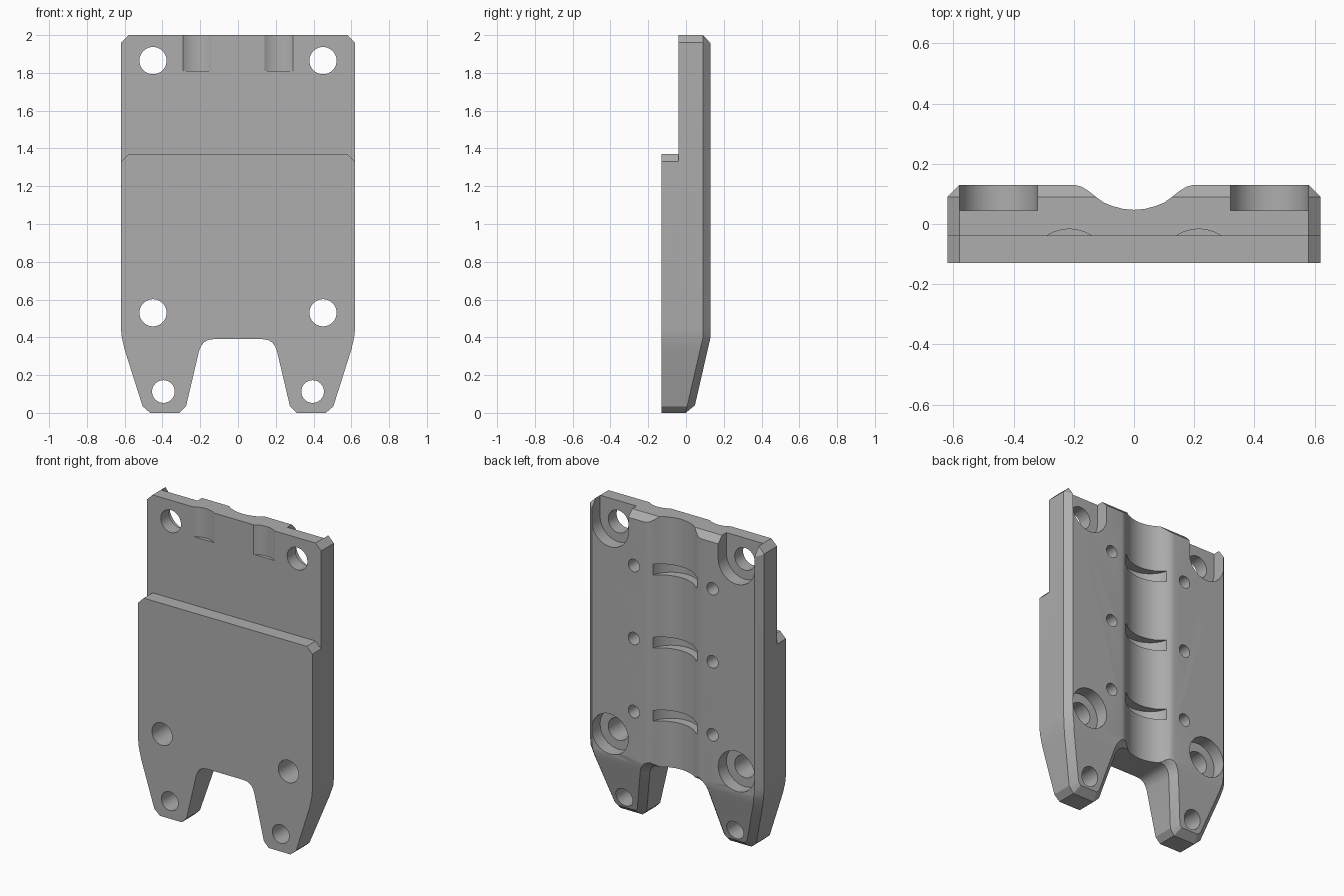
import bpy, bmesh, math
from mathutils import Vector

if "Cube" in bpy.data.objects:
    bpy.data.objects.remove(bpy.data.objects["Cube"])

grey = bpy.data.materials.new("plain grey")
grey.diffuse_color = (0.42, 0.42, 0.42, 1)
grey.use_nodes = True
grey.node_tree.nodes["Principled BSDF"].inputs["Base Color"].default_value = grey.diffuse_color


def make_object(name, bm):
    bmesh.ops.recalc_face_normals(bm, faces=bm.faces)
    me = bpy.data.meshes.new(name)
    bm.to_mesh(me)
    bm.free()
    ob = bpy.data.objects.new(name, me)
    bpy.context.collection.objects.link(ob)
    me.materials.append(grey)
    return ob


def loft(bm, rings):
    """Closed solid through matching rings of points."""
    rows = [[bm.verts.new(p) for p in ring] for ring in rings]
    n = len(rows[0])
    for a, b in zip(rows, rows[1:]):
        for i in range(n):
            j = (i + 1) % n
            bm.faces.new((a[i], a[j], b[j], b[i]))
    bm.faces.new(rows[0])
    bm.faces.new(rows[-1])


def inset(points, d):
    """Offset a clockwise outline inward by d."""
    out = []
    n = len(points)
    for i in range(n):
        a, p, b = (Vector(points[k % n]) for k in (i - 1, i, i + 1))
        u, v = (p - a).normalized(), (b - p).normalized()
        n1, n2 = Vector((u.y, -u.x)), Vector((v.y, -v.x))
        m = (n1 + n2) / (1 + n1.dot(n2))
        out.append(tuple(p + m * d))
    return out


def at_y(points, y):
    return [(x, y, z) for x, z in points]


# Plate outline, right half from the top edge clockwise to the notch
half = [(0.58, 2), (0.62, 1.96), (0.62, 0.45), (0.615, 0.40), (0.6, 0.335),
        (0.505, 0.035), (0.465, 0), (0.31, 0), (0.275, 0.035), (0.207, 0.325),
        (0.198, 0.35), (0.182, 0.372), (0.16, 0.386), (0.13, 0.39)]
outline = half + [(-x, z) for x, z in reversed(half)]

# Plate with bevelled back rim
bm = bmesh.new()
loft(bm, [at_y(outline, -0.13), at_y(outline, 0.09), at_y(inset(outline, 0.04), 0.13)])
# Sloped backs of the legs
bmesh.ops.bisect_plane(bm, geom=bm.verts[:] + bm.edges[:] + bm.faces[:],
                       dist=1e-5, plane_co=(0, 0, 0.4), plane_no=(0, 0, 1))
for v in bm.verts:
    if v.co.y > 0 and v.co.z < 0.4:
        v.co.y -= (0.4 - v.co.z) * 0.23
bmesh.ops.triangulate(bm, faces=[f for f in bm.faces if len(f.verts) > 4])
plate = make_object("mounting_plate", bm)


def cut(name, rings):
    bm = bmesh.new()
    loft(bm, rings)
    ob = make_object(name, bm)
    ob.hide_render = True
    mod = plate.modifiers.new(name, 'BOOLEAN')
    mod.operation = 'DIFFERENCE'
    mod.solver = 'EXACT'
    mod.object = ob
    bpy.context.view_layer.objects.active = plate
    bpy.ops.object.modifier_apply(modifier=name)
    bpy.data.objects.remove(ob)


def circle(cx, cz, r, n=40):
    return [(cx + r * math.cos(2 * math.pi * i / n), cz + r * math.sin(2 * math.pi * i / n))
            for i in range(n)]


def bore(name, x, z, r, y0, y1):
    cut(name, [at_y(circle(x, z, r), y0), at_y(circle(x, z, r), y1)])


def upright(name, points, z0, z1):
    cut(name, [[(x, y, z) for x, y in points] for z in (z0, z1)])


# Thin upper front, with clipped corners on the step
step = [(-0.7, 1.25), (-0.58, 1.37), (0.58, 1.37), (0.7, 1.25), (0.7, 2.1), (-0.7, 2.1)]
cut("front_step", [at_y(step, -0.3), at_y(step, -0.04)])

# Curved channel down the back
side = [(0.0, 0.047), (0.035, 0.05), (0.07, 0.059), (0.1, 0.071), (0.125, 0.089),
        (0.15, 0.109), (0.172, 0.123), (0.19, 0.1285), (0.21, 0.131), (0.21, 0.3)]
channel = [(-x, y) for x, y in reversed(side[1:])] + side
upright("back_channel", channel, -0.1, 2.1)

# Curved strap slots across the channel
for z in (0.72, 1.19, 1.66):
    upright("strap_slot", circle(0, 0.15, 0.16, 64), z - 0.035, z + 0.035)

for s in (-1, 1):
    # Shallow front reliefs at the top
    upright("front_relief", circle(s * 0.215, -0.151, 0.134, 64), 1.81, 2.1)
    # Upper bolt seats, open to the top edge
    arc = [(s * 0.45 + 0.13 * math.cos(math.pi * (1 + i / 24)),
            1.865 + 0.13 * math.sin(math.pi * (1 + i / 24))) for i in range(25)]
    seat = arc + [(s * 0.45 + 0.13, 2.1), (s * 0.45 - 0.13, 2.1)]
    cut("upper_seat", [at_y(seat, 0.045), at_y(seat, 0.3)])
    # Lower bolt seats
    bore("lower_seat", s * 0.45, 0.53, 0.13, 0.045, 0.3)
    # Bolt holes
    for z in (0.53, 1.865):
        bore("bolt_hole", s * 0.45, z, 0.072, -0.3, 0.3)
    # Leg holes
    bore("leg_hole", s * 0.395, 0.113, 0.06, -0.3, 0.3)
    # Small blind holes beside the channel
    for z in (0.72, 1.19, 1.66):
        bore("small_hole", s * 0.28, z, 0.04, 0.0, 0.3)

# Smooth curves, sharp edges
bpy.context.view_layer.objects.active = plate
plate.select_set(True)
bpy.ops.object.shade_smooth_by_angle(angle=math.radians(25))
